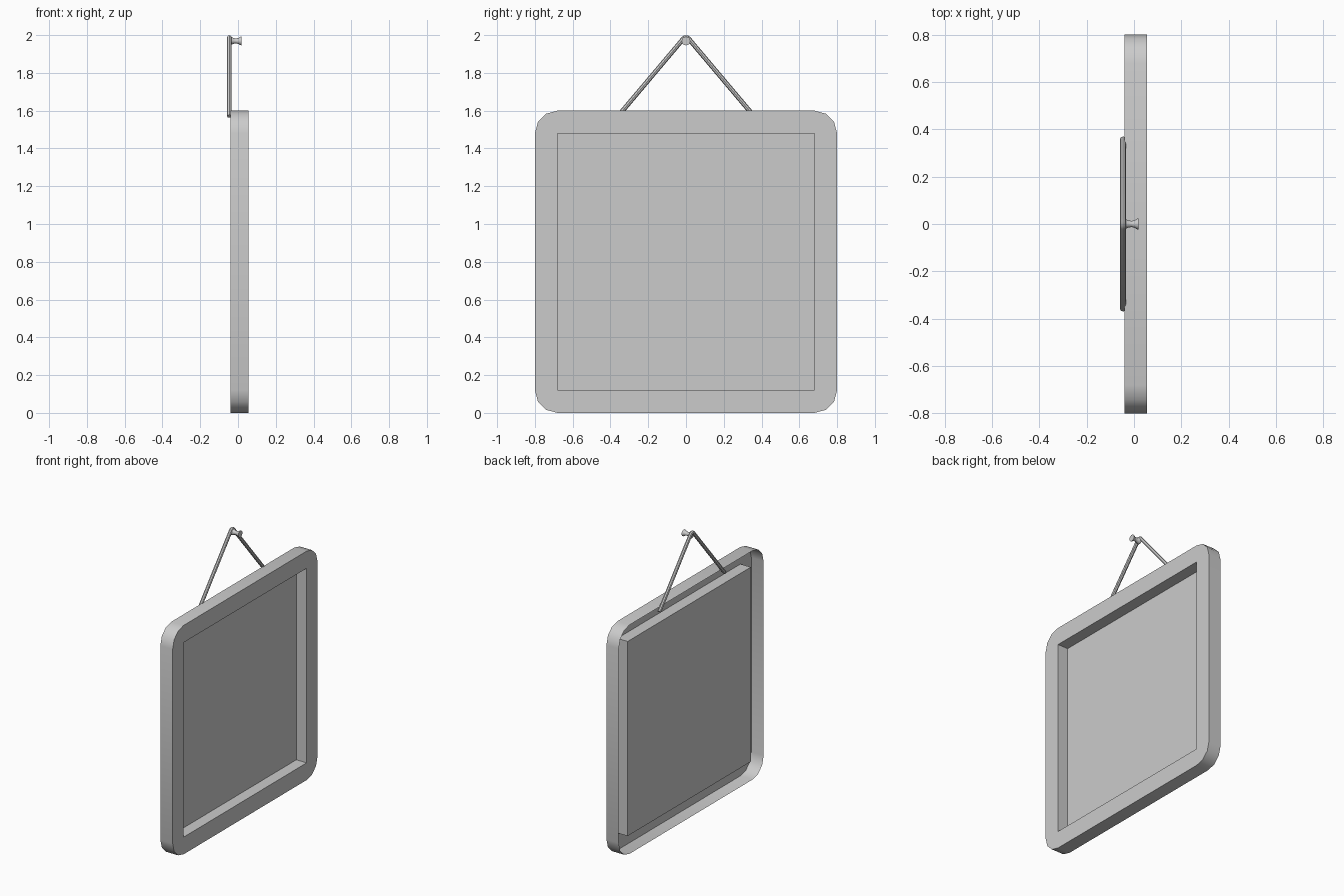
import bpy, bmesh
from math import sin, cos, pi, radians
from mathutils import Matrix

if "Cube" in bpy.data.objects:
    bpy.data.objects.remove(bpy.data.objects["Cube"])

FRONT, BACK, PANEL = 0.055, -0.04, -0.025
HALF, INNER, ZC = 0.8, 0.68, 0.8
R, SEG = HALF - INNER, 3


def finish(bm, name, smooth=True):
    bmesh.ops.recalc_face_normals(bm, faces=bm.faces)
    me = bpy.data.meshes.new(name)
    bm.to_mesh(me)
    bm.free()
    ob = bpy.data.objects.new(name, me)
    bpy.context.collection.objects.link(ob)
    if smooth:
        shade(ob)
    return ob


def shade(ob):
    bpy.ops.object.select_all(action='DESELECT')
    ob.select_set(True)
    bpy.context.view_layer.objects.active = ob
    bpy.ops.object.shade_smooth_by_angle(angle=radians(40))


# Frame: open-backed shell with rounded outer rim, front border and recess walls
bm = bmesh.new()
corners = [(1, 1), (-1, 1), (-1, -1), (1, -1)]
arcs, inner, deep = [], [], []
for i, (sy, sz) in enumerate(corners):
    cy, cz = sy * INNER, ZC + sz * INNER
    inner.append(bm.verts.new((FRONT, cy, cz)))
    deep.append(bm.verts.new((PANEL, cy, cz)))
    arc = []
    for k in range(SEG + 1):
        a = pi / 2 * (i + k / SEG)
        y, z = cy + R * cos(a), cz + R * sin(a)
        arc.append((bm.verts.new((FRONT, y, z)), bm.verts.new((BACK, y, z))))
    arcs.append(arc)
for i in range(4):
    j = (i + 1) % 4
    bm.faces.new([inner[i]] + [p[0] for p in arcs[i]])
    bm.faces.new([inner[i], arcs[i][-1][0], arcs[j][0][0], inner[j]])
    bm.faces.new([inner[i], inner[j], deep[j], deep[i]])
outline = [p for arc in arcs for p in arc]
for a, b in zip(outline, outline[1:] + outline[:1]):
    bm.faces.new([a[0], a[1], b[1], b[0]])
finish(bm, "frame")

# Flat picture panel at the bottom of the recess
bm = bmesh.new()
bm.faces.new([bm.verts.new((PANEL, sy * INNER, ZC + sz * INNER)) for sy, sz in corners])
finish(bm, "panel", smooth=False)

# Hanging cord bent over the pin
half = [(0.36, 1.571), (0.014, 1.981), (0.006, 1.987)]
path = half + [(-y, z) for y, z in reversed(half)]
cu = bpy.data.curves.new("hanging_cord", 'CURVE')
cu.dimensions = '3D'
cu.bevel_depth = 0.0125
cu.bevel_resolution = 2
cu.use_fill_caps = True
sp = cu.splines.new('POLY')
sp.points.add(len(path) - 1)
for p, (y, z) in zip(sp.points, path):
    p.co = (-0.046, y, z, 1)
cord = bpy.data.objects.new("hanging_cord", cu)
bpy.context.collection.objects.link(cord)
bpy.ops.object.select_all(action='DESELECT')
cord.select_set(True)
bpy.context.view_layer.objects.active = cord
bpy.ops.object.convert(target='MESH')
shade(bpy.context.view_layer.objects.active)

# Spool-shaped pin, turned about the x axis
bm = bmesh.new()
profile = [(-0.045, 0), (-0.045, 0.022), (-0.035, 0.021), (-0.024, 0.015),
           (-0.01, 0.013), (0.003, 0.016), (0.012, 0.022), (0.018, 0.023), (0.018, 0)]
verts = [bm.verts.new((x, 0, 1.969 + r)) for x, r in profile]
edges = [bm.edges.new(e) for e in zip(verts, verts[1:])]
bmesh.ops.spin(bm, geom=verts + edges, cent=(0, 0, 1.969), axis=(1, 0, 0),
               angle=2 * pi, steps=16, use_duplicate=False)
bmesh.ops.remove_doubles(bm, verts=bm.verts, dist=0.0002)
finish(bm, "hanging_pin")
